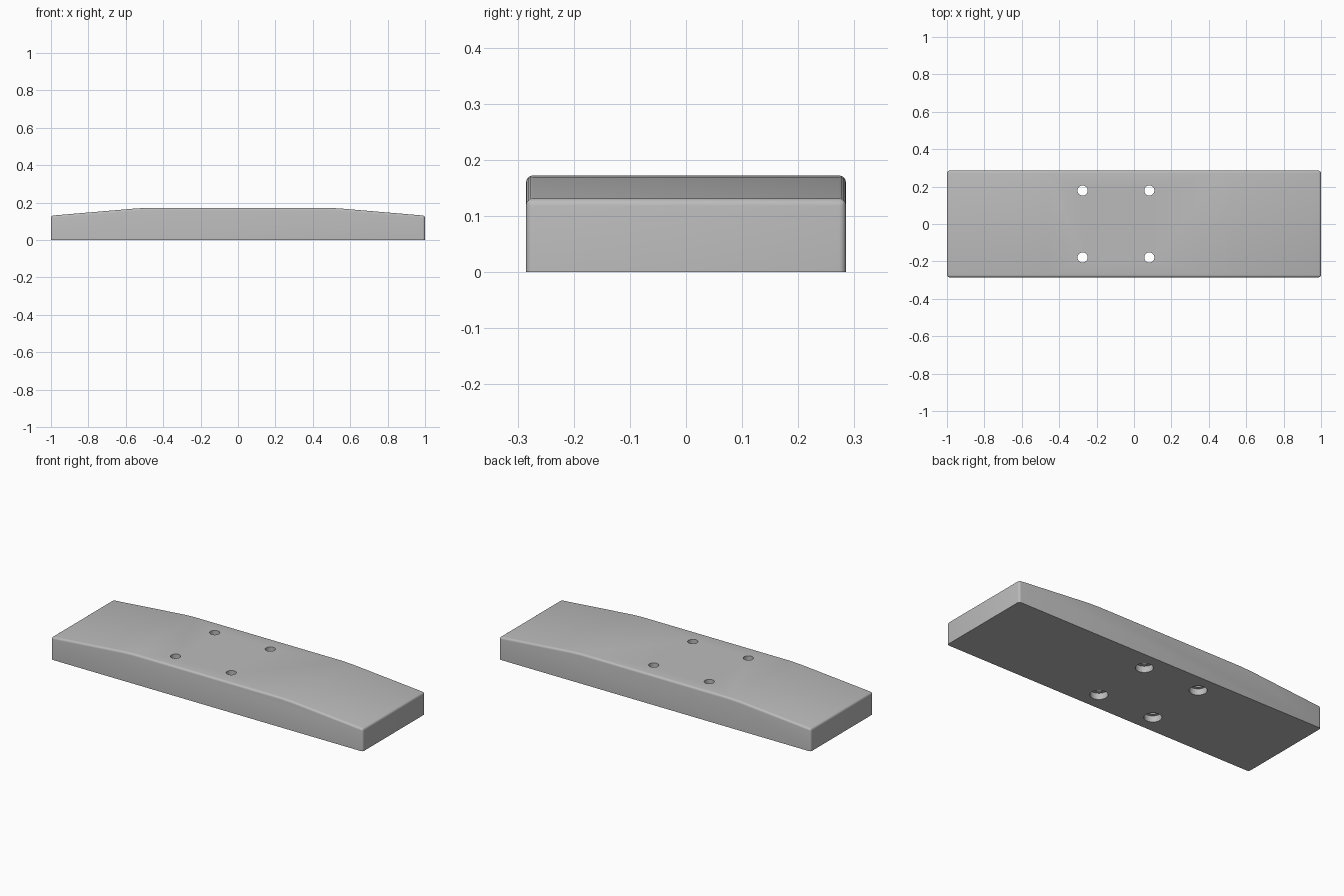
import bpy
import bmesh
import math

cube = bpy.data.objects.get("Cube")
if cube:
    bpy.data.objects.remove(cube, do_unlink=True)

HALF_WIDTH = 0.285
EDGE_RADIUS = 0.012

# Plain grey material
grey = bpy.data.materials.new("plain grey")
grey.use_nodes = True
colour = (0.5, 0.5, 0.5, 1)
grey.diffuse_color = colour
grey.node_tree.nodes["Principled BSDF"].inputs["Base Color"].default_value = colour


def link(name, bm):
    mesh = bpy.data.meshes.new(name)
    bm.to_mesh(mesh)
    bm.free()
    mesh.materials.append(grey)
    obj = bpy.data.objects.new(name, mesh)
    bpy.context.collection.objects.link(obj)
    return obj


# Plate: side profile with tapered ends, extruded across the width
half = [(1, 0), (1, 0.13), (0.54, 0.169), (0.47, 0.172)]
profile = half + [(-x, z) for x, z in reversed(half)]
bm = bmesh.new()
face = bm.faces.new([bm.verts.new((x, -HALF_WIDTH, z)) for x, z in profile])
side = bmesh.ops.extrude_face_region(bm, geom=[face])["geom"]
bmesh.ops.translate(bm, vec=(0, 2 * HALF_WIDTH, 0),
                    verts=[v for v in side if isinstance(v, bmesh.types.BMVert)])
bmesh.ops.recalc_face_normals(bm, faces=bm.faces)

# Round the top rim and upright corners, keeping the underside sharp
rim = [e for e in bm.edges
       if max(v.co.z for v in e.verts) > 0.1 and e.calc_face_angle() > 0.5]
bmesh.ops.bevel(bm, geom=rim, offset=EDGE_RADIUS, segments=4,
                profile=0.5, affect='EDGES', clamp_overlap=True)
plate = link("plate", bm)


def cutter(name, x, y, radius, bottom, top):
    bm = bmesh.new()
    bmesh.ops.create_cone(bm, cap_ends=True, segments=40, radius1=radius,
                          radius2=radius, depth=top - bottom)
    bmesh.ops.translate(bm, vec=(x, y, (top + bottom) / 2), verts=bm.verts)
    obj = link(name, bm)
    obj.hide_render = True
    return obj


# Four screw holes, each with a wider recess underneath
cutters = []
for x in (-0.275, 0.082):
    for y in (-0.179, 0.179):
        cutters.append(cutter("hole_cutter", x, y, 0.027, -0.1, 0.3))
        cutters.append(cutter("recess_cutter", x, y, 0.046, -0.1, 0.036))

bpy.context.view_layer.objects.active = plate
for obj in cutters:
    cut = plate.modifiers.new("cut", 'BOOLEAN')
    cut.operation = 'DIFFERENCE'
    cut.solver = 'EXACT'
    cut.object = obj
    bpy.ops.object.modifier_apply(modifier=cut.name)
for obj in cutters:
    bpy.data.objects.remove(obj, do_unlink=True)

# Smooth rounds and bores, crisp edges
bpy.ops.object.select_all(action='DESELECT')
plate.select_set(True)
bpy.ops.object.shade_smooth_by_angle(angle=math.radians(30))
